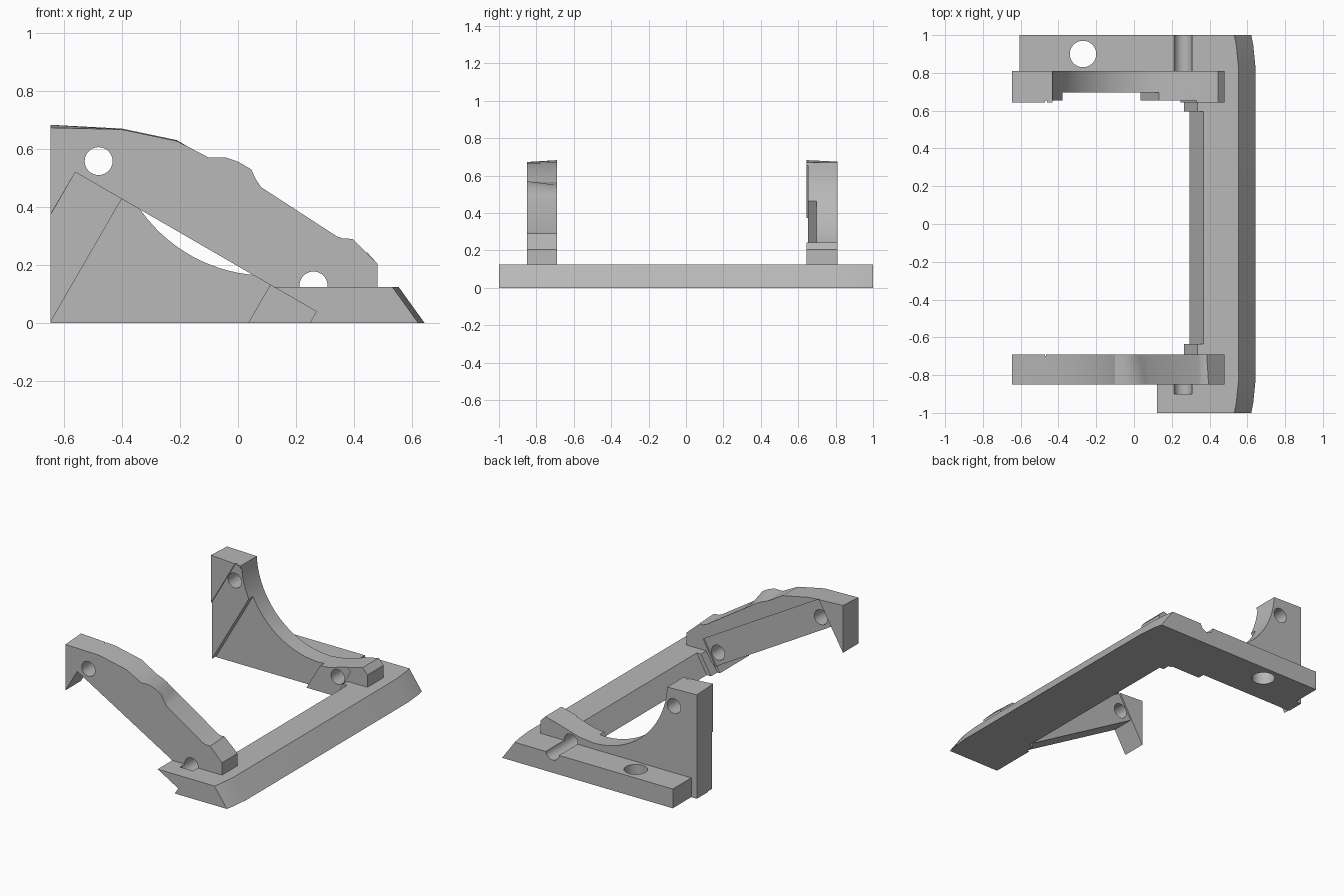
import bpy, bmesh, math
from mathutils import Vector

cube = bpy.data.objects.get("Cube")
if cube:
    bpy.data.objects.remove(cube, do_unlink=True)

SHADE = (0.48, 0.48, 0.48, 1)
grey = bpy.data.materials.new("matte_grey")
grey.use_nodes = True
grey.diffuse_color = SHADE
grey.node_tree.nodes["Principled BSDF"].inputs["Base Color"].default_value = SHADE


def loft(name, sections):
    """Solid through matching x-z profiles, each placed at its own y."""
    bm = bmesh.new()
    rings = [[bm.verts.new((x, y, z)) for x, z in pts] for y, pts in sections]
    for a, b in zip(rings, rings[1:]):
        for i in range(len(a)):
            j = (i + 1) % len(a)
            bm.faces.new((a[i], a[j], b[j], b[i]))
    bm.faces.new(rings[0])
    bm.faces.new(rings[-1])
    bmesh.ops.recalc_face_normals(bm, faces=bm.faces)
    mesh = bpy.data.meshes.new(name)
    bm.to_mesh(mesh)
    bm.free()
    mesh.materials.append(grey)
    ob = bpy.data.objects.new(name, mesh)
    bpy.context.collection.objects.link(ob)
    return ob


def extrude(name, pts, y0, y1):
    return loft(name, [(y0, pts), (y1, pts)])


def circle(cx, cz, r, n=40):
    return [(cx + r * math.cos(2 * math.pi * i / n), cz + r * math.sin(2 * math.pi * i / n))
            for i in range(n)]


def tilted(u0, u1, v0, v1):
    """Rectangle in the frame of the 30 degree bar, u along it and v across."""
    a, u, v = Vector((-0.56, 0.52)), Vector((0.866, -0.5)), Vector((0.5, 0.866))
    return [tuple(a + u * s + v * t) for s, t in ((u0, v0), (u1, v0), (u1, v1), (u0, v1))]


def cut(ob, pts, y0, y1, turn=None):
    cutter = extrude("cutter", pts, y0, y1)
    cutter.hide_render = True
    if turn:
        cutter.rotation_euler, cutter.location = turn
    mod = ob.modifiers.new("cut", "BOOLEAN")
    mod.operation, mod.solver, mod.object = "DIFFERENCE", "EXACT", cutter
    bpy.context.view_layer.update()
    bpy.context.view_layer.objects.active = ob
    bpy.ops.object.modifier_apply(modifier=mod.name)
    bpy.data.objects.remove(cutter, do_unlink=True)


TOP = 0.125
UPPER_PIN = circle(-0.48, 0.558, 0.048)
LOWER_PIN = circle(0.26, 0.13, 0.048)
parts = []

# Cross rail, with its bevelled outer edge drawn in at the ends
rail = []
for y, inset in ((-1, 0.022), (-0.95, 0.012), (-0.83, 0), (0.83, 0), (0.95, 0.012), (1, 0.022)):
    rail.append((y, [(0.295, 0), (0.643 - inset, 0), (0.553 - inset, TOP), (0.367, TOP)]))
parts.append(loft("cross_rail", rail))

# Small stepped blocks in the inner corners
for name, y0, y1 in (("front_corner_block", -0.70, -0.635), ("back_corner_block", 0.595, 0.67)):
    parts.append(extrude(name, [(0.265, 0), (0.45, 0), (0.45, TOP), (0.337, TOP)], y0, y1))

# Front foot of the base
front_foot = extrude("front_foot", [(0.123, TOP), (0.27, 0.04), (0.247, 0), (0.5, 0), (0.5, TOP)],
                     -1, -0.70)
cut(front_foot, LOWER_PIN, -0.9, -0.6)
parts.append(front_foot)

# Back foot of the base, with pin groove and bolt hole
back_foot = extrude("back_foot", [(-0.605, 0), (0.5, 0), (0.5, TOP), (-0.605, TOP)], 0.77, 1)
cut(back_foot, LOWER_PIN, 0.7, 1.1)
cut(back_foot, circle(0, 0, 0.07), -0.4, 0.4, ((math.pi / 2, 0, 0), (-0.27, 0.9, 0)))
parts.append(back_foot)

# Front side plate: outer and inner profiles differ along the crest
under = [(0.48, 0.06), (0.3, 0.06), (0.27, 0.04), (-0.56, 0.52), (-0.645, 0.375)]
outer = [(-0.645, 0.673), (-0.4, 0.667), (-0.21, 0.627), (-0.1, 0.57), (-0.04, 0.57), (0.0, 0.556),
         (0.045, 0.53), (0.062, 0.495), (0.08, 0.468), (0.34, 0.299), (0.36, 0.292),
         (0.395, 0.29), (0.48, 0.205)]
inner = [(-0.645, 0.683), (-0.4, 0.67), (-0.21, 0.63), (-0.1, 0.565), (-0.06, 0.55), (-0.03, 0.535),
         (0.0, 0.515), (0.03, 0.495), (0.07, 0.47), (0.34, 0.295), (0.36, 0.288),
         (0.385, 0.29), (0.48, 0.205)]
front_plate = loft("front_side_plate", [(-0.85, outer + under), (-0.69, inner + under)])
cut(front_plate, tilted(0, 0.959, -0.3, 0.18), -0.70, -0.6)
cut(front_plate, UPPER_PIN, -1, -0.5)
cut(front_plate, LOWER_PIN, -0.9, -0.5)
parts.append(front_plate)

# Back side plate with its concave sweep
sweep = [(0.1 + 0.533 * math.cos(t), 0.697 + 0.533 * math.sin(t))
         for t in (math.radians(183 + 87 * i / 24) for i in range(25))]
tail = [(0.2, 0.175), (0.36, 0.222), (0.445, 0.243), (0.48, 0.205), (0.48, 0), (-0.645, 0)]
back_plate = loft("back_side_plate", [
    (0.643, [(-0.645, 0.683)] + sweep + tail),
    (0.81, [(-0.645, 0.675)] + sweep + tail)])
cut(back_plate, tilted(0, 0.959, -0.8, 0.18), 0.5, 0.653)
cut(back_plate, tilted(0.184, 0.775, -0.8, 0.25), 0.5, 0.697)
cut(back_plate, UPPER_PIN, 0.5, 1)
cut(back_plate, LOWER_PIN, 0.5, 1)
parts.append(back_plate)

# Smooth the curved surfaces, keep the edges crisp
bpy.ops.object.select_all(action="DESELECT")
for ob in parts:
    ob.select_set(True)
bpy.context.view_layer.objects.active = parts[0]
bpy.ops.object.shade_smooth_by_angle(angle=math.radians(20))
